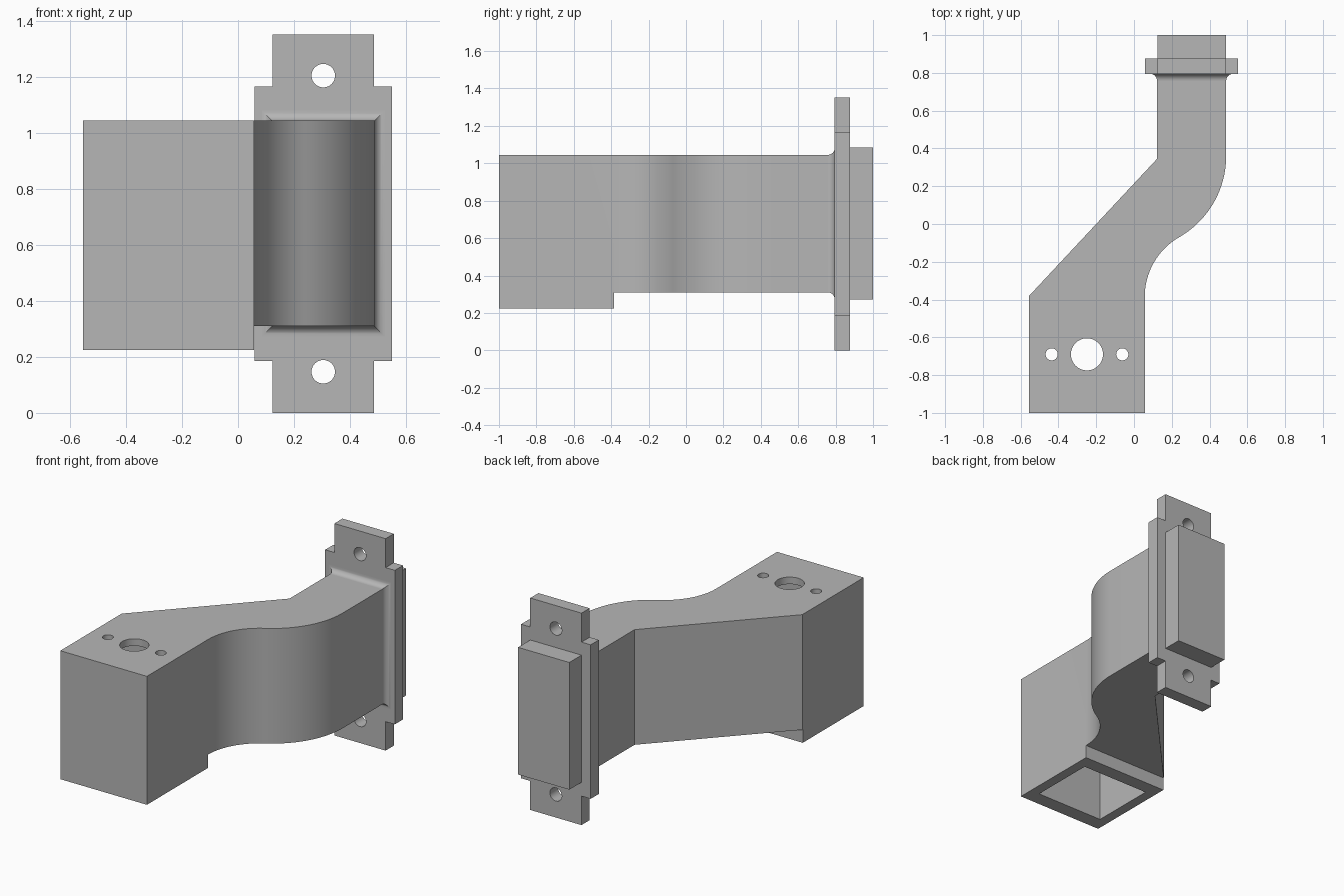
import bpy
import bmesh
from math import sin, cos, pi, atan
from mathutils import Matrix, Vector

cube = bpy.data.objects.get("Cube")
if cube:
    bpy.data.objects.remove(cube, do_unlink=True)

grey = bpy.data.materials.new("plain_grey")
grey.use_nodes = True
colour = (0.47, 0.47, 0.47, 1)
grey.diffuse_color = colour
grey.node_tree.nodes["Principled BSDF"].inputs["Base Color"].default_value = colour


def finish(name, bm):
    bmesh.ops.recalc_face_normals(bm, faces=bm.faces)
    mesh = bpy.data.meshes.new(name)
    bm.to_mesh(mesh)
    bm.free()
    mesh.materials.append(grey)
    obj = bpy.data.objects.new(name, mesh)
    bpy.context.collection.objects.link(obj)
    return obj


def activate(obj):
    bpy.ops.object.select_all(action='DESELECT')
    obj.select_set(True)
    bpy.context.view_layer.objects.active = obj


def prism(name, outline, direction):
    """Extrude a closed outline of 3D points along a vector."""
    bm = bmesh.new()
    face = bm.faces.new([bm.verts.new(p) for p in outline])
    new = bmesh.ops.extrude_face_region(bm, geom=[face])["geom"]
    verts = [v for v in new if isinstance(v, bmesh.types.BMVert)]
    bmesh.ops.translate(bm, verts=verts, vec=Vector(direction))
    return finish(name, bm)


def box(name, x, y, z):
    corners = [(x[0], y[0], z[0]), (x[1], y[0], z[0]),
               (x[1], y[1], z[0]), (x[0], y[1], z[0])]
    return prism(name, corners, (0, 0, z[1] - z[0]))


def drill(name, centre, radius, depth, axis):
    bm = bmesh.new()
    turn = Matrix.Rotation(pi / 2, 4, 'X') if axis == 'Y' else Matrix()
    bmesh.ops.create_cone(bm, cap_ends=True, segments=48, radius1=radius, radius2=radius,
                          depth=depth, matrix=Matrix.Translation(centre) @ turn)
    return finish(name, bm)


def cut(obj, cutters):
    for cutter in cutters:
        cutter.hide_render = True
        mod = obj.modifiers.new("cut", 'BOOLEAN')
        mod.operation = 'DIFFERENCE'
        mod.solver = 'EXACT'
        mod.object = cutter
        activate(obj)
        bpy.ops.object.modifier_apply(modifier=mod.name)
        bpy.data.objects.remove(cutter, do_unlink=True)


# Main dimensions
top, underside, base = 1.045, 0.31, 0.225
head_l, head_r, head_back = -0.555, 0.057, -0.385
neck_l, neck_r, bend_y = 0.122, 0.488, 0.36
flange_y, flange_back = 0.795, 0.877
mid_x = (neck_l + neck_r) / 2

# Offset body: plan outline with an S-curve of two tangent arcs
dx, dy = neck_r - head_r, bend_y - head_back
theta = 2 * atan(dx / dy)
radius_a = 0.315 / sin(theta)
radius_b = dy / sin(theta) - radius_a
steps = 20
plan = [(head_l, -1), (head_r, -1)]
for i in range(steps + 1):
    a = theta * i / steps
    plan.append((head_r + radius_a * (1 - cos(a)), head_back + radius_a * sin(a)))
for i in range(1, steps + 1):
    a = theta * (1 - i / steps)
    plan.append((neck_r - radius_b * (1 - cos(a)), bend_y - radius_b * sin(a)))
plan += [(neck_r, flange_y), (neck_l, flange_y), (neck_l, 0.345), (head_l, -0.38)]
body = prism("offset_body", [(x, y, base) for x, y in plan], (0, 0, top - base))

# Raised underside, open pocket and the three holes in the head
hole_y, head_mid = -0.69, (head_l + head_r) / 2
cutters = [
    box("underside_cutter", (-1, 1), (head_back, 1), (0, underside)),
    box("pocket_cutter", (head_l + 0.065, head_r - 0.065), (-0.905, -0.475), (0, top - 0.045)),
    drill("centre_hole_cutter", (head_mid, hole_y, top), 0.085, 0.3, 'Z'),
]
for side in (-1, 1):
    cutters.append(drill("side_hole_cutter", (head_mid + side * 0.187, hole_y, top),
                         0.032, 0.3, 'Z'))
cut(body, cutters)

# Fillet with mitred corners where the neck meets the flange
bm = bmesh.new()
rings = []
r = 0.037
for i in range(11):
    a = pi / 2 * i / 10
    grow, y = r * (1 - cos(a)), flange_y - r + r * sin(a)
    x0, x1 = neck_l - grow, neck_r + grow
    z0, z1 = underside - grow, top + grow
    rings.append([bm.verts.new(p) for p in
                  ((x0, y, z0), (x1, y, z0), (x1, y, z1), (x0, y, z1))])
for lower, upper in zip(rings, rings[1:]):
    for k in range(4):
        n = (k + 1) % 4
        bm.faces.new((lower[k], lower[n], upper[n], upper[k]))
bm.faces.new(rings[0])
bm.faces.new(rings[-1])
fillet = finish("neck_fillet", bm)

# Flange with a mounting tab above and below
half_w, half_tab = 0.246, 0.181
low, high, height = 0.185, 1.168, 1.353
quarter = [(half_tab, height), (half_tab, high), (half_w, high)]
right = quarter + [(half_w, low), (half_tab, low), (half_tab, 0)]
left = [(-x, z) for x, z in reversed(right)]
flange = prism("mounting_flange", [(mid_x + x, flange_y, z) for x, z in right + left],
               (0, flange_back - flange_y, 0))
cut(flange, [drill("tab_hole_cutter", (mid_x, flange_y, z), 0.042, 0.4, 'Y')
             for z in (0.147, 1.206)])

# Rear plug
plug = box("rear_plug", (mid_x - half_tab, mid_x + half_tab), (flange_back, 1), (0.273, 1.085))

for obj in (body, fillet, flange, plug):
    activate(obj)
    bpy.ops.object.shade_smooth_by_angle(angle=pi / 6)
